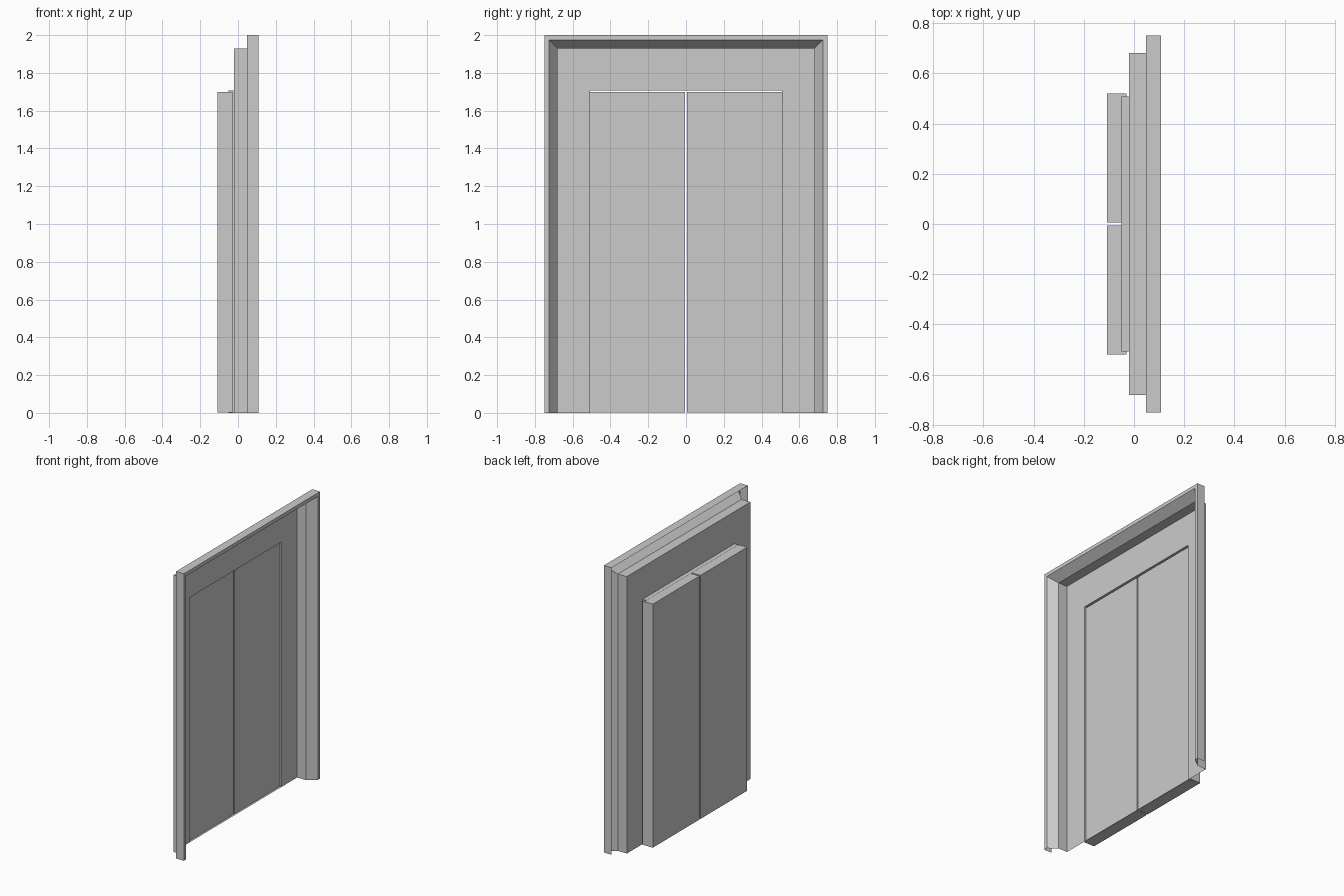
import bpy
import bmesh

if "Cube" in bpy.data.objects:
    bpy.data.objects.remove(bpy.data.objects["Cube"], do_unlink=True)

# One plain metal colour
metal = bpy.data.materials.new("light grey metal")
metal.use_nodes = True
grey = (0.6, 0.6, 0.6, 1)
metal.diffuse_color = grey
metal.node_tree.nodes["Principled BSDF"].inputs["Base Color"].default_value = grey

# Depths along x, opening half-widths and heights
TRIM_FRONT, TRIM_BACK, WALL, DOOR_FRONT, JAMB_BACK, DOOR_BACK = 0.108, 0.048, -0.02, -0.03, -0.05, -0.108
OUTER, REVEAL, OPENING = (0.75, 2.0), (0.68, 1.93), (0.507, 1.706)
LIP = (0.725, 1.975)


def finish(name, bm):
    mesh = bpy.data.meshes.new(name)
    bm.to_mesh(mesh)
    bm.free()
    mesh.materials.append(metal)
    obj = bpy.data.objects.new(name, mesh)
    bpy.context.collection.objects.link(obj)
    return obj


def portal(name, profile):
    """Sweep ((half_width, height), x) steps around a three-sided doorway."""
    bm = bmesh.new()
    rings = []
    for (w, h), x in profile:
        path = [(-w, 0), (-w, h), (w, h), (w, 0)]
        rings.append([bm.verts.new((x, y, z)) for y, z in path])
    for a, b in zip(rings, rings[1:]):
        for i in range(3):
            bm.faces.new((a[i], b[i], b[i + 1], a[i + 1]))
    return finish(name, bm)


def box(name, low, high):
    bm = bmesh.new()
    bmesh.ops.create_cube(bm, size=1)
    for v in bm.verts:
        v.co = [l if c < 0 else h for c, l, h in zip(v.co, low, high)]
    return finish(name, bm)


# Surround: open-backed trim with a sloped inner edge, then the recess
portal("door_trim", [(OUTER, TRIM_BACK), (OUTER, TRIM_FRONT), (LIP, TRIM_FRONT), (REVEAL, TRIM_BACK)])
portal("recess_sides", [(REVEAL, TRIM_BACK), (REVEAL, WALL)])
portal("recess_wall", [(REVEAL, WALL), (OPENING, WALL)])
portal("door_jamb", [(OPENING, WALL), (OPENING, JAMB_BACK)])

# Threshold strip under the doors
bm = bmesh.new()
w = OPENING[0]
bm.faces.new([bm.verts.new((x, y, 0)) for x, y in
              ((JAMB_BACK, -w), (WALL, -w), (WALL, w), (JAMB_BACK, w))])
finish("threshold", bm)

# Pair of sliding doors with a narrow gap between them
for side, name in ((-1, "right_door"), (1, "left_door")):
    y0, y1 = sorted((side * 0.005, side * 0.52))
    box(name, (DOOR_BACK, y0, 0.003), (DOOR_FRONT, y1, 1.70))
